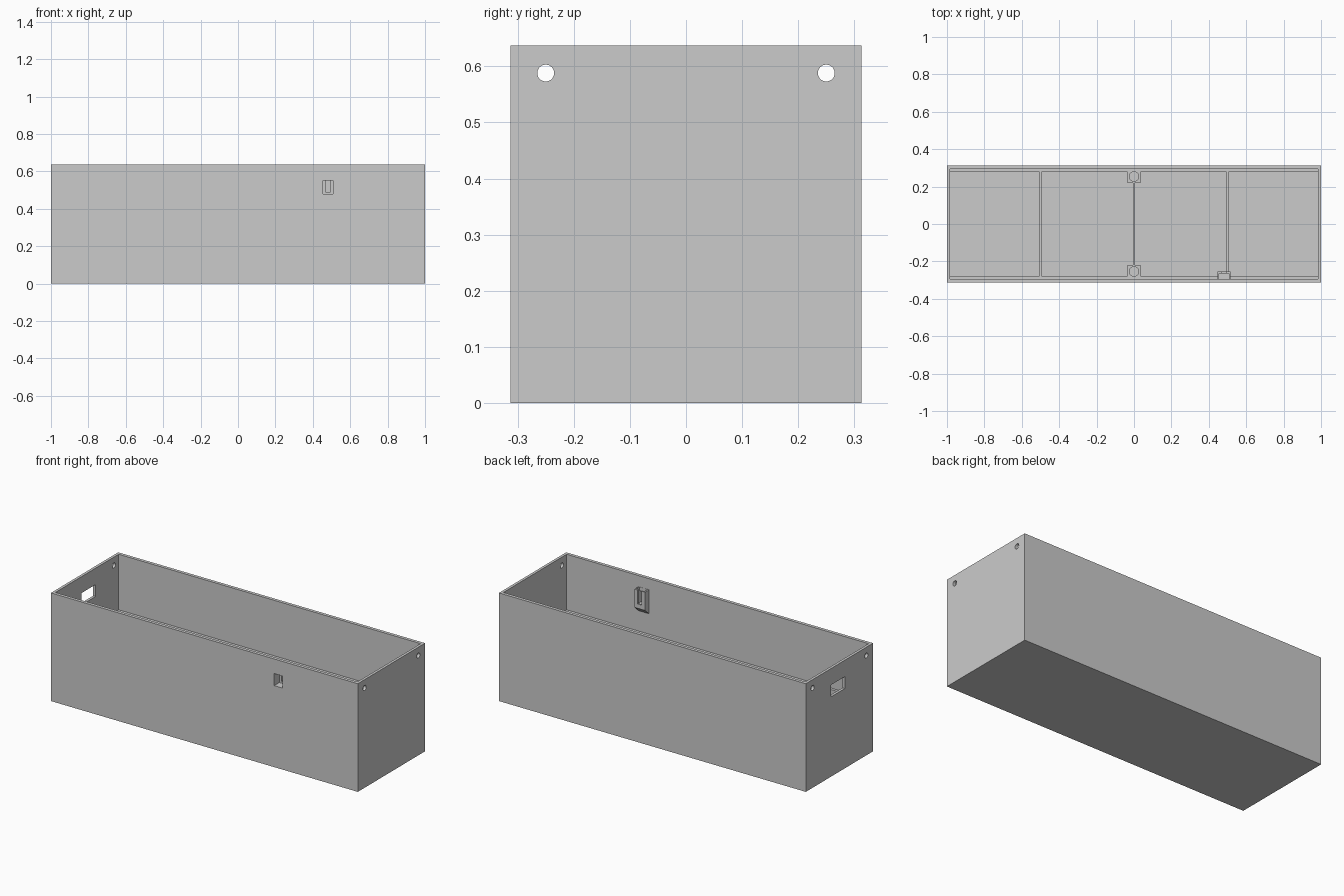
import bpy, bmesh, math
from mathutils import Matrix

cube = bpy.data.objects.get("Cube")
if cube:
    bpy.data.objects.remove(cube, do_unlink=True)

# Overall sizes
LENGTH, DEPTH, HEIGHT = 1.0, 0.313, 0.637    # half, half, full
IN_X, IN_Y, LEDGE_Y = 0.984, 0.294, 0.278
FLOOR, LEDGE_Z, RIB = 0.02, 0.31, 0.006
TOP = HEIGHT + 0.1

grey = bpy.data.materials.new("plain grey")
grey.use_nodes = True
grey.diffuse_color = (0.6, 0.6, 0.6, 1)
bsdf = grey.node_tree.nodes["Principled BSDF"]
bsdf.inputs["Base Color"].default_value = grey.diffuse_color


def finish(name, bm):
    bmesh.ops.recalc_face_normals(bm, faces=bm.faces)
    mesh = bpy.data.meshes.new(name)
    bm.to_mesh(mesh)
    bm.free()
    mesh.materials.append(grey)
    obj = bpy.data.objects.new(name, mesh)
    bpy.context.collection.objects.link(obj)
    return obj


def prism(name, x0, x1, profile):
    """Extrude a (y, z) profile along x."""
    bm = bmesh.new()
    face = bm.faces.new([bm.verts.new((x0, y, z)) for y, z in profile])
    new = bmesh.ops.extrude_face_region(bm, geom=[face])["geom"]
    verts = [v for v in new if isinstance(v, bmesh.types.BMVert)]
    bmesh.ops.translate(bm, verts=verts, vec=(x1 - x0, 0, 0))
    return finish(name, bm)


def box(name, x0, x1, y0, y1, z0, z1):
    return prism(name, x0, x1, [(y0, z0), (y1, z0), (y1, z1), (y0, z1)])


def rod(name, radius, length, centre, along_x=False):
    bm = bmesh.new()
    turn = Matrix.Rotation(math.pi / 2 if along_x else 0, 4, 'Y')
    bmesh.ops.create_cone(bm, cap_ends=True, segments=32, radius1=radius,
                          radius2=radius, depth=length,
                          matrix=Matrix.Translation(centre) @ turn)
    return finish(name, bm)


def combine(target, tool, operation='DIFFERENCE'):
    mod = target.modifiers.new("combine", 'BOOLEAN')
    mod.operation, mod.solver, mod.object = operation, 'EXACT', tool
    bpy.context.view_layer.objects.active = target
    bpy.ops.object.modifier_apply(modifier=mod.name)
    bpy.data.objects.remove(tool, do_unlink=True)


# Shell with a wide upper space above the side ledges
shell = box("open_box", -LENGTH, LENGTH, -DEPTH, DEPTH, 0, HEIGHT)
combine(shell, box("upper_space", -IN_X, IN_X, -IN_Y, IN_Y, LEDGE_Z, TOP))

# Four lower compartments, leaving thin dividers between them
edges = [-IN_X - RIB, -0.5, 0, 0.5, IN_X + RIB]
for a, b in zip(edges, edges[1:]):
    combine(shell, box("compartment", a + RIB, b - RIB, -LEDGE_Y, LEDGE_Y,
                       FLOOR, LEDGE_Z + 0.05))

# Middle screw posts, and round holes near the top of both ends
for side in (-1, 1):
    y0, y1 = sorted((side * 0.22, side * 0.286))
    combine(shell, box("post", -0.035, 0.035, y0, y1, FLOOR / 2, LEDGE_Z), 'UNION')
    combine(shell, rod("screw_hole", 0.025, 0.25, (0, side * 0.254, LEDGE_Z)))
    combine(shell, rod("end_hole", 0.015, 3, (0, side * 0.25, 0.588), True))

# Rectangular window in the -x end
combine(shell, box("end_window", -1.1, -0.9, -0.05, 0.08, 0.47, 0.54))

# Switch housing with a sloped underside, inside the front wall
housing = prism("switch_housing", 0.446, 0.515,
                [(-0.3, 0.425), (-0.255, 0.465), (-0.255, 0.572), (-0.3, 0.572)])
combine(shell, housing, 'UNION')
combine(shell, box("front_opening", 0.455, 0.508, -0.4, -0.265, 0.48, 0.551))
combine(shell, box("housing_pocket", 0.455, 0.508, -0.293, -0.265, 0.5, 0.6))
combine(shell, box("housing_slot", 0.468, 0.495, -0.27, -0.24, 0.49, 0.6))

# Smooth the round holes, keep every corner sharp
bpy.ops.object.select_all(action='DESELECT')
shell.select_set(True)
bpy.context.view_layer.objects.active = shell
bpy.ops.object.shade_smooth_by_angle(angle=math.radians(30))
